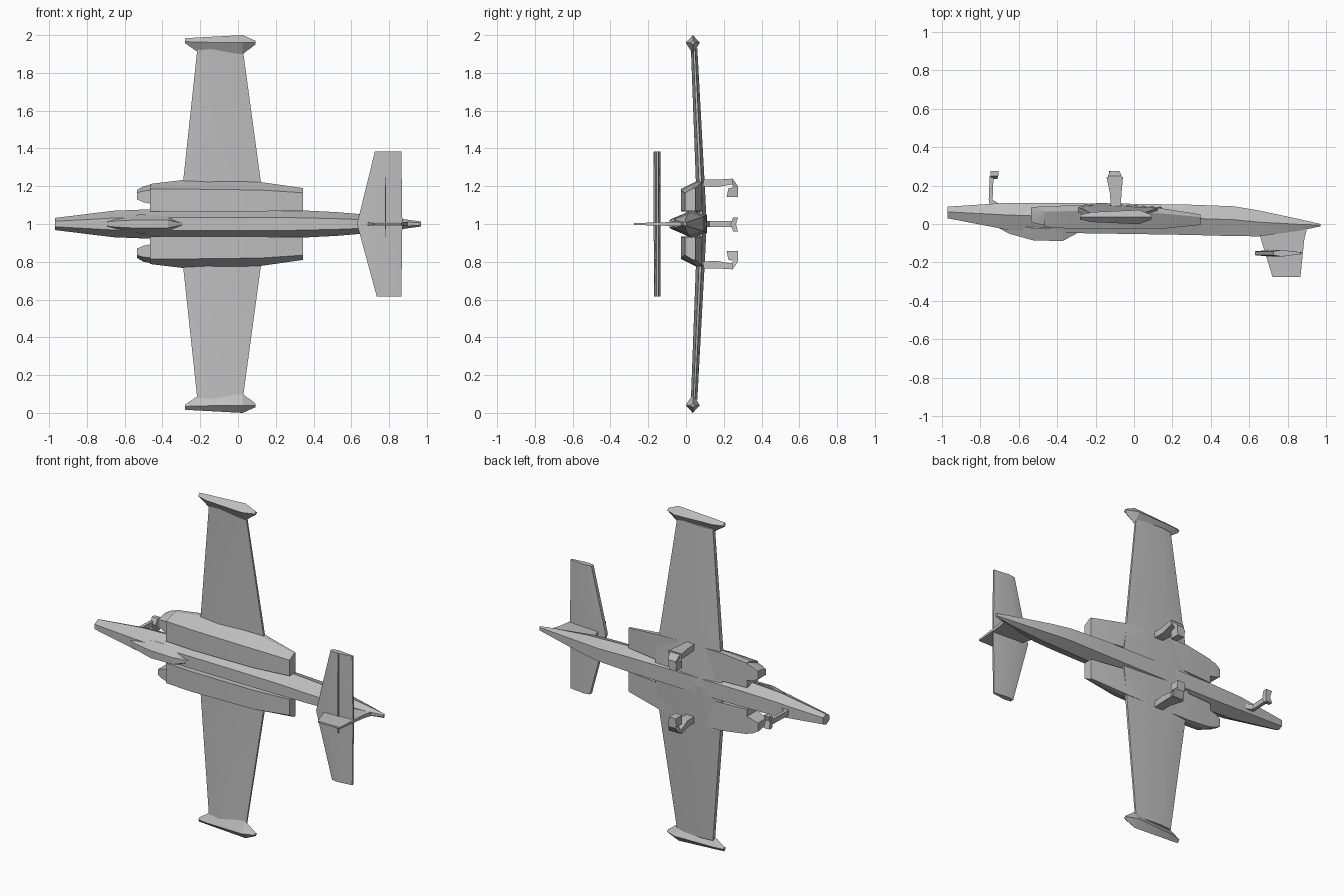
import bpy, bmesh, math

if "Cube" in bpy.data.objects:
    bpy.data.objects.remove(bpy.data.objects["Cube"], do_unlink=True)

grey = bpy.data.materials.new("light grey")
grey.use_nodes = True
grey.diffuse_color = (0.52, 0.52, 0.52, 1)
grey.node_tree.nodes["Principled BSDF"].inputs["Base Color"].default_value = grey.diffuse_color

MID = 1.0  # height of the centreline; the aircraft rests on a wing tip


def loft(name, rings, side=1):
    """Skin a row of rings of (x, y, offset from centreline), capped at both ends."""
    bm = bmesh.new()
    loops = [[bm.verts.new((x, y, MID + side * d)) for x, y, d in r] for r in rings]
    n = len(loops[0])
    for a, b in zip(loops, loops[1:]):
        for i in range(n):
            j = (i + 1) % n
            bm.faces.new((a[i], a[j], b[j], b[i]))
    bm.faces.new(loops[0])
    bm.faces.new(loops[-1])
    bmesh.ops.recalc_face_normals(bm, faces=bm.faces[:])
    mesh = bpy.data.meshes.new(name)
    bm.to_mesh(mesh)
    bm.free()
    mesh.materials.append(grey)
    ob = bpy.data.objects.new(name, mesh)
    bpy.context.collection.objects.link(ob)
    bpy.ops.object.select_all(action="DESELECT")
    ob.select_set(True)
    bpy.context.view_layer.objects.active = ob
    bpy.ops.object.shade_smooth_by_angle(angle=math.radians(20))
    return ob


def hull(x, top, bottom, w, flat_top=0.45, flat_bottom=0.6):
    """Six-sided body section, top being the -y side."""
    mid = top * 0.45 + bottom * 0.55
    return [(x, top, -w * flat_top), (x, top, w * flat_top), (x, mid, w),
            (x, bottom, w * flat_bottom), (x, bottom, -w * flat_bottom), (x, mid, -w)]


def block(x0, x1, y0, y1, d):
    """Rectangular ring in the x-y plane at one offset."""
    return [(x0, y0, d), (x1, y0, d), (x1, y1, d), (x0, y1, d)]


def slab(x0, x1, d0, d1, y):
    """Rectangular ring in the x-z plane at one y."""
    return [(x0, y, d0), (x1, y, d0), (x1, y, d1), (x0, y, d1)]


def foil(x0, x1, y, t, d):
    """Wing section with a thin trailing edge."""
    c = x1 - x0
    return [(x0, y - t * 0.3, d), (x0 + c * 0.3, y - t * 0.5, d), (x1, y - t * 0.15, d),
            (x1, y + t * 0.15, d), (x0 + c * 0.3, y + t * 0.5, d), (x0, y + t * 0.3, d)]


# Fuselage and canopy
loft("fuselage", [
    hull(-0.97, 0.03, 0.09, 0.032),
    hull(-0.66, -0.03, 0.11, 0.07),
    hull(-0.46, -0.045, 0.11, 0.078),
    hull(0.0, -0.052, 0.105, 0.078),
    hull(0.3, -0.057, 0.1, 0.074),
    hull(0.52, -0.063, 0.092, 0.063),
    hull(0.65, -0.064, 0.07, 0.052),
    hull(0.86, -0.035, 0.025, 0.028),
    hull(0.97, -0.012, 0.0, 0.013)])
loft("canopy", [
    hull(-0.74, 0.0, 0.03, 0.012),
    hull(-0.65, -0.05, 0.03, 0.035),
    hull(-0.52, -0.086, 0.03, 0.05),
    hull(-0.37, -0.088, 0.03, 0.045),
    hull(-0.29, -0.045, 0.03, 0.01)])

# Tail
loft("tail_fin", [slab(0.64, 0.9, -0.012, 0.012, -0.02),
                  slab(0.66, 0.885, -0.01, 0.01, -0.08),
                  slab(0.72, 0.865, -0.005, 0.005, -0.275)])
loft("tailplane", [foil(0.735, 0.865, -0.152, 0.034, -0.385),
                   foil(0.63, 0.87, -0.152, 0.034, 0.0),
                   foil(0.725, 0.865, -0.152, 0.034, 0.385)])
loft("tail_hinge", [slab(0.777, 0.783, -0.09, 0.38, -0.172),
                    slab(0.777, 0.783, -0.09, 0.38, -0.15)])


def nacelle_ring(x, top, bottom, inner, shoulder, outer):
    low = bottom - 0.25 * (bottom - top)
    return [(x, top, inner), (x, top, shoulder), (x, low, outer),
            (x, bottom, outer), (x, bottom, inner)]


def tank_ring(x, y, w, low, mid, high):
    return [(x, y, low), (x, y - w, mid), (x, y, high), (x, y + w, mid)]


# Paired parts on both sides of the centreline
for side, label in ((1, "upper"), (-1, "lower")):
    loft(label + "_wing", [foil(-0.31, 0.15, 0.08, 0.06, 0.0),
                           foil(-0.29, 0.12, 0.075, 0.046, 0.23),
                           foil(-0.215, 0.025, 0.043, 0.034, 0.93)], side)
    loft(label + "_tip_tank", [
        tank_ring(-0.28, 0.036, 0.012, 0.957, 0.966, 0.983),
        tank_ring(-0.22, 0.036, 0.026, 0.915, 0.963, 0.987),
        tank_ring(0.025, 0.036, 0.037, 0.9, 0.96, 1.0),
        tank_ring(0.092, 0.036, 0.012, 0.95, 0.96, 0.97)], side)
    loft(label + "_nacelle", [
        nacelle_ring(-0.465, -0.015, 0.09, 0.065, 0.185, 0.212),
        nacelle_ring(-0.29, -0.027, 0.1, 0.065, 0.185, 0.233),
        nacelle_ring(0.12, -0.027, 0.085, 0.067, 0.18, 0.222),
        nacelle_ring(0.345, -0.005, 0.05, 0.07, 0.165, 0.19)], side)
    loft(label + "_intake", [
        nacelle_ring(-0.535, 0.01, 0.085, 0.13, 0.165, 0.18),
        nacelle_ring(-0.5, 0.0, 0.09, 0.115, 0.175, 0.2),
        nacelle_ring(-0.45, -0.01, 0.09, 0.105, 0.18, 0.21)], side)
    # Main gear: widening leg, bent foot and wheel
    loft(label + "_gear_leg", [slab(-0.12, -0.07, 0.2, 0.235, 0.07),
                               slab(-0.125, -0.065, 0.195, 0.235, 0.16),
                               slab(-0.143, -0.057, 0.21, 0.24, 0.245)], side)
    loft(label + "_gear_foot", [block(-0.135, -0.065, 0.215, 0.25, 0.235),
                                block(-0.125, -0.075, 0.25, 0.275, 0.2),
                                block(-0.12, -0.08, 0.235, 0.275, 0.185)], side)
    loft(label + "_gear_wheel", [block(-0.13, -0.075, 0.225, 0.275, 0.19),
                                 block(-0.125, -0.08, 0.215, 0.275, 0.142)], side)

# Nose gear
loft("nose_gear_leg", [slab(-0.75, -0.69, -0.015, 0.015, 0.1),
                       slab(-0.755, -0.735, -0.015, 0.015, 0.125),
                       slab(-0.75, -0.73, -0.015, 0.015, 0.25)])
loft("nose_gear_wheel", [block(-0.745, -0.705, 0.25, 0.275, -0.04),
                         block(-0.74, -0.71, 0.235, 0.265, 0.0),
                         block(-0.745, -0.705, 0.25, 0.275, 0.035)])
